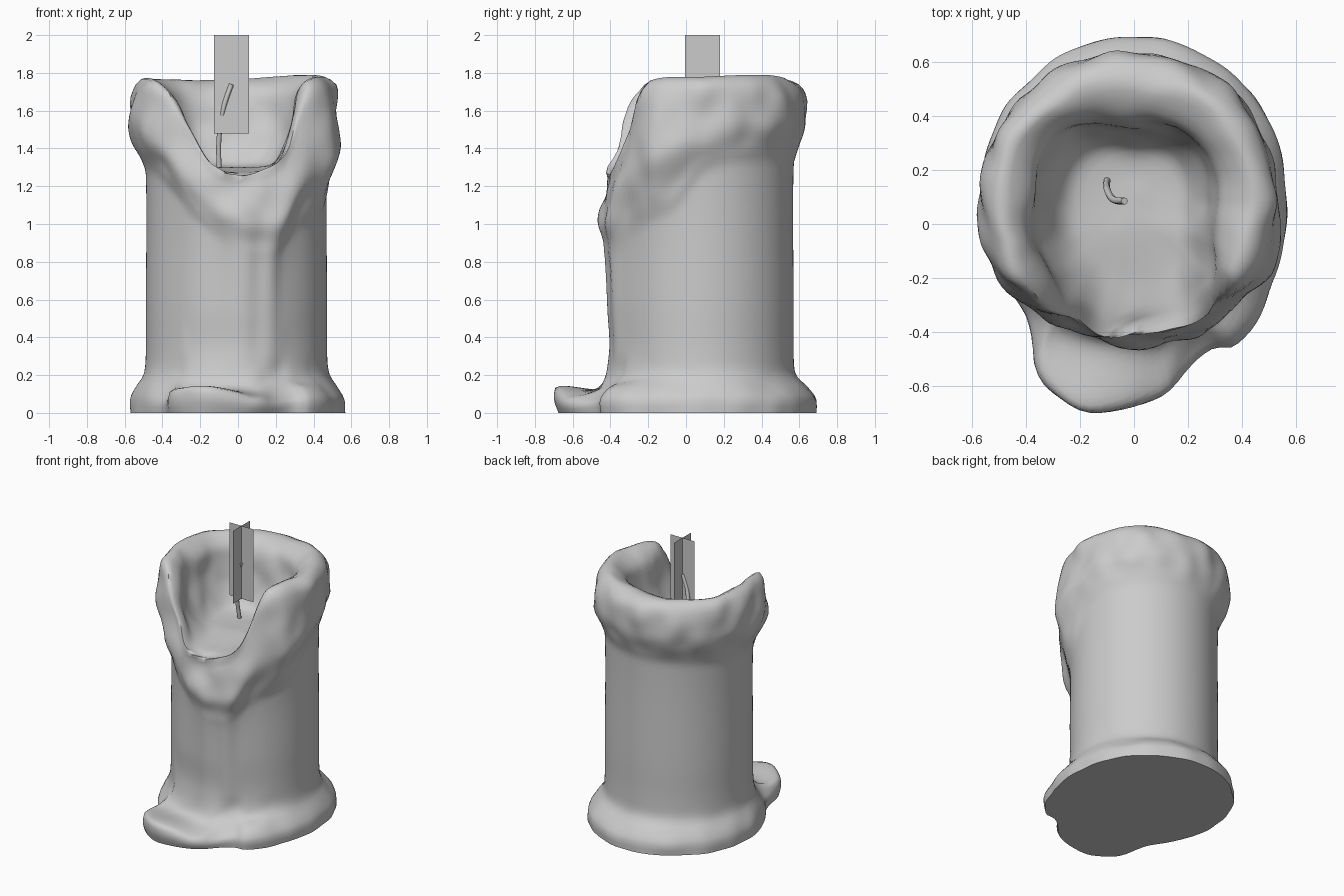
import bpy, bmesh, math
from mathutils import Vector, noise

if "Cube" in bpy.data.objects:
    bpy.data.objects.remove(bpy.data.objects["Cube"])

CX, CY, R = -0.008, 0.09, 0.48          # candle axis and plain body radius
SIDES, RINGS, FLOOR = 128, 80, 1.30


def hermite(ts, vs, t):
    """Smooth curve through values vs placed at parameters ts."""
    i = 0
    while i < len(ts) - 2 and t > ts[i + 1]:
        i += 1

    def slope(k):
        a, b = max(k - 1, 0), min(k + 1, len(ts) - 1)
        return (vs[b] - vs[a]) / (ts[b] - ts[a])
    h = ts[i + 1] - ts[i]
    u = (t - ts[i]) / h
    return (vs[i] * (2*u**3 - 3*u**2 + 1) + slope(i) * (h * (u**3 - 2*u**2 + u))
            + vs[i + 1] * (3*u**2 - 2*u**3) + slope(i + 1) * (h * (u**3 - u**2)))


def around(keys):
    """Periodic function of the angle in degrees."""
    a, v = list(keys.keys()), list(keys.values())
    ts = [x - 360 for x in a] + a + [x + 360 for x in a]
    return lambda deg: hermite(ts, v * 3, deg)


# How the wax changes around the candle (0 = right, 90 = back, 270 = front)
base = around({0: .573, 45: .59, 90: .605, 135: .58, 180: .56, 210: .555, 226: .575, 234: .63,
               240: .72, 247: .77, 258: .80, 278: .74, 288: .66, 299: .62, 305: .655,
               317: .64, 331: .60})
lip = around({0: .135, 120: .135, 210: .14, 230: .10, 247: .13, 258: .14, 268: .115,
              278: .075, 290: .09, 305: .13})
rim = around({0: 1.78, 45: 1.79, 90: 1.765, 140: 1.765, 180: 1.775, 212: 1.76, 222: 1.71,
              230: 1.64, 238: 1.53, 246: 1.41, 255: 1.32, 270: 1.26, 290: 1.30, 300: 1.37,
              308: 1.5, 315: 1.66, 324: 1.76})
low = around({0: 1.3, 30: 1.36, 90: 1.36, 180: 1.31, 210: 1.28, 228: 1.18, 245: 1.05,
              265: .92, 280: .85, 295: .86, 310: 1.0, 325: 1.04, 342: 1.11})
bulge = around({0: .535, 45: .55, 90: .545, 135: .56, 180: .57, 210: .57, 230: .555, 250: .53,
                270: .55, 285: .545, 300: .56, 318: .555, 335: .58})
top = around({0: .515, 90: .515, 135: .53, 180: .535, 215: .53, 240: .50, 270: .50, 300: .50,
              320: .515})
inner = around({0: .32, 45: .33, 90: .285, 135: .36, 180: .37, 210: .40, 225: .42, 250: .44,
                270: .46, 300: .44, 315: .42, 332: .35})
drip = around({0: 0, 90: 0, 180: 0, 225: 0, 245: .006, 258: .008, 268: .022, 276: .028,
               283: .02, 291: .026, 300: .008, 315: 0})


def profile(deg):
    rb, zr, zl, d = base(deg), rim(deg), low(deg), drip(deg)
    w = min(max((rb - .62) / .1, 0), 1)
    h = max(zr - 1.27, 0)
    tr, ir, zp = top(deg), inner(deg), lip(deg)
    front = max(0, -math.sin(math.radians(deg)))
    pts = [(rb - .02 * w, 0), (rb, zp * .55),
           (R + (rb - R) * (.62 + .33 * w), zp),
           (R + .012 + .06 * w, .205 - .07 * w),
           (R + d * .7, .31), (R + d, .55),
           (R + d * 1.5, zl - .05), (R + .025 + d, zl + .04),
           (bulge(deg), zl + (.45 - .06 * front) * (zr - zl)),
           (tr + .005, zr - .05),
           ((tr + ir) / 2 + .03, zr),
           (ir + .015, zr - .13 * h - .01),
           (ir - .03, FLOOR + .45 * h - .03),
           (ir * .66, FLOOR + .1 * h - .02),
           (.12, FLOOR), (.01, FLOOR)]
    pts = [Vector(p) for p in pts]
    ts = [0]
    for a, b in zip(pts, pts[1:]):
        ts.append(ts[-1] + (b - a).length)
    out = [hermite(ts, pts, ts[-1] * k / (RINGS - 1)) for k in range(RINGS)]
    out[0].y = 0
    return out, zl


# Wax body: base puddle, shaft, drips, collar and hollow in one lofted skin
bm = bmesh.new()
cols = []
for s in range(SIDES):
    deg = 360 * s / SIDES
    c, n = math.cos(math.radians(deg)), math.sin(math.radians(deg))
    pts, zl = profile(deg)
    col = []
    for r, z in pts:
        melt = min(max((z - zl) / .1, 0), 1) if z > .3 else min(max((.25 - z) / .1, 0), 1) * .5
        melt *= min(r / .3, 1)
        r += .022 * melt * noise.noise(Vector((c * r * 7, n * r * 7, z * 6)))
        col.append(bm.verts.new((CX + r * c, CY + r * n, max(z, 0))))
    cols.append(col)
for s in range(SIDES):
    a, b = cols[s], cols[(s + 1) % SIDES]
    for k in range(RINGS - 1):
        bm.faces.new((a[k], b[k], b[k + 1], a[k + 1]))
bm.faces.new([c[-1] for c in cols])
bm.faces.new([c[0] for c in reversed(cols)])
me = bpy.data.meshes.new("candle_wax")
bm.to_mesh(me)
bm.free()
wax = bpy.data.objects.new("candle_wax", me)
bpy.context.collection.objects.link(wax)
bpy.context.view_layer.objects.active = wax
wax.select_set(True)
bpy.ops.object.shade_smooth_by_angle(angle=math.radians(60))

# Wick: bent thin tube
cu = bpy.data.curves.new("wick", 'CURVE')
cu.dimensions = '3D'
cu.bevel_depth, cu.bevel_resolution, cu.use_fill_caps = .013, 2, True
path = [(-.1, .165, 1.27), (-.1, .13, 1.46), (-.075, .09, 1.62), (-.035, .085, 1.74)]
sp = cu.splines.new('BEZIER')
sp.bezier_points.add(len(path) - 1)
for p, co in zip(sp.bezier_points, path):
    p.co = co
    p.handle_left_type = p.handle_right_type = 'AUTO'
bpy.context.collection.objects.link(bpy.data.objects.new("wick", cu))

# Flame: two crossed upright cards
fx, fy, hw = -.034, .088, .093
for name, dx, dy in (("flame_card_front", hw, 0), ("flame_card_side", 0, hw)):
    m = bpy.data.meshes.new(name)
    m.from_pydata([(fx - dx, fy - dy, 1.48), (fx + dx, fy + dy, 1.48),
                   (fx + dx, fy + dy, 2), (fx - dx, fy - dy, 2)], [], [(0, 1, 2, 3)])
    bpy.context.collection.objects.link(bpy.data.objects.new(name, m))
